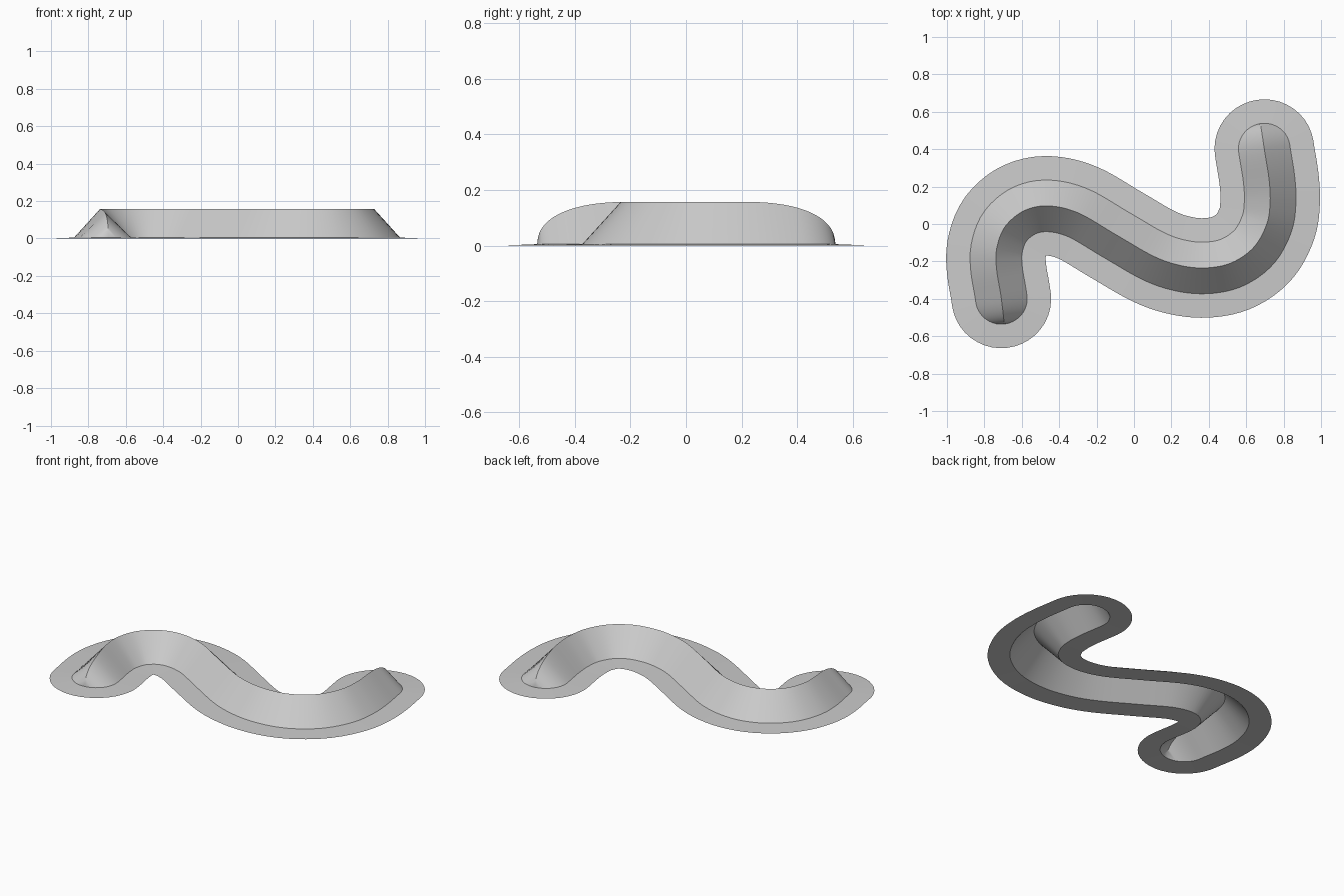
import bpy, bmesh, math
from mathutils import Vector

if "Cube" in bpy.data.objects:
    bpy.data.objects.remove(bpy.data.objects["Cube"])

HALF, RIM, HEIGHT, BASE_Z = 0.138, 0.128, 0.157, 0.005
CAP, FADE = 0.135, 0.33

# Crest path seen from above, left end to right end
PATH = [(-0.693, -0.535), (-0.712, -0.38), (-0.735, -0.24), (-0.734, -0.13),
        (-0.69, -0.015), (-0.59, 0.07), (-0.46, 0.097), (-0.30, 0.06),
        (-0.10, -0.055), (0.10, -0.17), (0.24, -0.22), (0.38, -0.235),
        (0.52, -0.208), (0.64, -0.125), (0.71, 0.0), (0.728, 0.12),
        (0.722, 0.24), (0.70, 0.38), (0.676, 0.537)]


def spline(points, steps=24):
    p = [Vector(q) for q in points]
    p = [2 * p[0] - p[1]] + p + [2 * p[-1] - p[-2]]
    out = []
    for a, b, c, d in zip(p, p[1:], p[2:], p[3:]):
        for i in range(steps):
            t = i / steps
            out.append(0.5 * (2 * b + (c - a) * t + (2 * a - 5 * b + 4 * c - d) * t * t
                              + (3 * b - a - 3 * c + d) * t ** 3))
    return out + [p[-2]]


dense = spline(PATH)
lengths = [0.0]
for a, b in zip(dense, dense[1:]):
    lengths.append(lengths[-1] + (b - a).length)
total = lengths[-1]


def at(s):
    s = min(max(s, 0), total)
    i = next((k for k in range(1, len(lengths)) if lengths[k] >= s), len(lengths) - 1)
    t = (s - lengths[i - 1]) / (lengths[i] - lengths[i - 1])
    return dense[i - 1].lerp(dense[i], t)


# Stations: dense on the round caps, even along the body
caps = [CAP * (1 - math.cos(math.pi / 2 * i / 10)) for i in range(10)]
body = [CAP + (total - 2 * CAP) * i / 90 for i in range(91)]
stations = caps + body + [total - c for c in reversed(caps)]

crest, left, right = [], [], []
for s in stations:
    end = min(s, total - s)
    tangent = (at(s + 0.01) - at(s - 0.01)).normalized()
    side = Vector((-tangent.y, tangent.x))
    u = max(0, 1 - end / CAP)
    w = HALF * math.sqrt(max(0, 1 - u * u))
    v = max(0, 1 - end / FADE)
    h = BASE_Z + (HEIGHT - BASE_Z) * max(0, 1 - v ** 2.3) ** (1 / 2.3)
    p = at(s)
    crest.append(p.to_3d() + Vector((0, 0, h)))
    left.append(p + side * w)
    right.append(p - side * w)

# Outline of the ridge foot and its outward offset
loop = right + left[-2:0:-1]
n = len(loop)
rim, good = [], []
for i, p in enumerate(loop):
    t = (loop[(i + 1) % n] - loop[i - 1]).normalized()
    q = p + Vector((t.y, -t.x)) * RIM
    rim.append(q)
    good.append(min((q - o).length for o in loop) > RIM * 0.985)

# Tidy the inner bends, where the offset would fold over
for i in range(n):
    if not good[i]:
        a = next(k for k in range(1, n) if good[i - k])
        b = next(k for k in range(1, n) if good[(i + k) % n])
        rim[i] = (rim[i - a] + rim[(i + b) % n]) / 2

bm = bmesh.new()
foot_v = [bm.verts.new((p.x, p.y, BASE_Z)) for p in loop]
rim_v = [bm.verts.new((p.x, p.y, 0)) for p in rim]
m = len(crest)
crest_v = [foot_v[0]] + [bm.verts.new(c) for c in crest[1:-1]] + [foot_v[m - 1]]
right_v = foot_v[:m]
left_v = [foot_v[-i % n] for i in range(m - 1)] + [foot_v[m - 1]]


def face(*verts):
    unique = list(dict.fromkeys(verts))
    if len(unique) > 2:
        bm.faces.new(unique)


# Sloping sides of the ridge
for i in range(m - 1):
    face(right_v[i], right_v[i + 1], crest_v[i + 1], crest_v[i])
    face(crest_v[i], crest_v[i + 1], left_v[i + 1], left_v[i])
# Flat border around the foot
for i in range(n):
    j = (i + 1) % n
    face(rim_v[i], rim_v[j], foot_v[j], foot_v[i])
bmesh.ops.remove_doubles(bm, verts=bm.verts, dist=0.0003)

mesh = bpy.data.meshes.new("winding_ridge")
bm.to_mesh(mesh)
bm.free()
ridge = bpy.data.objects.new("winding_ridge", mesh)
bpy.context.collection.objects.link(ridge)
bpy.context.view_layer.objects.active = ridge
ridge.select_set(True)
bpy.ops.object.shade_smooth_by_angle(angle=math.radians(30))
